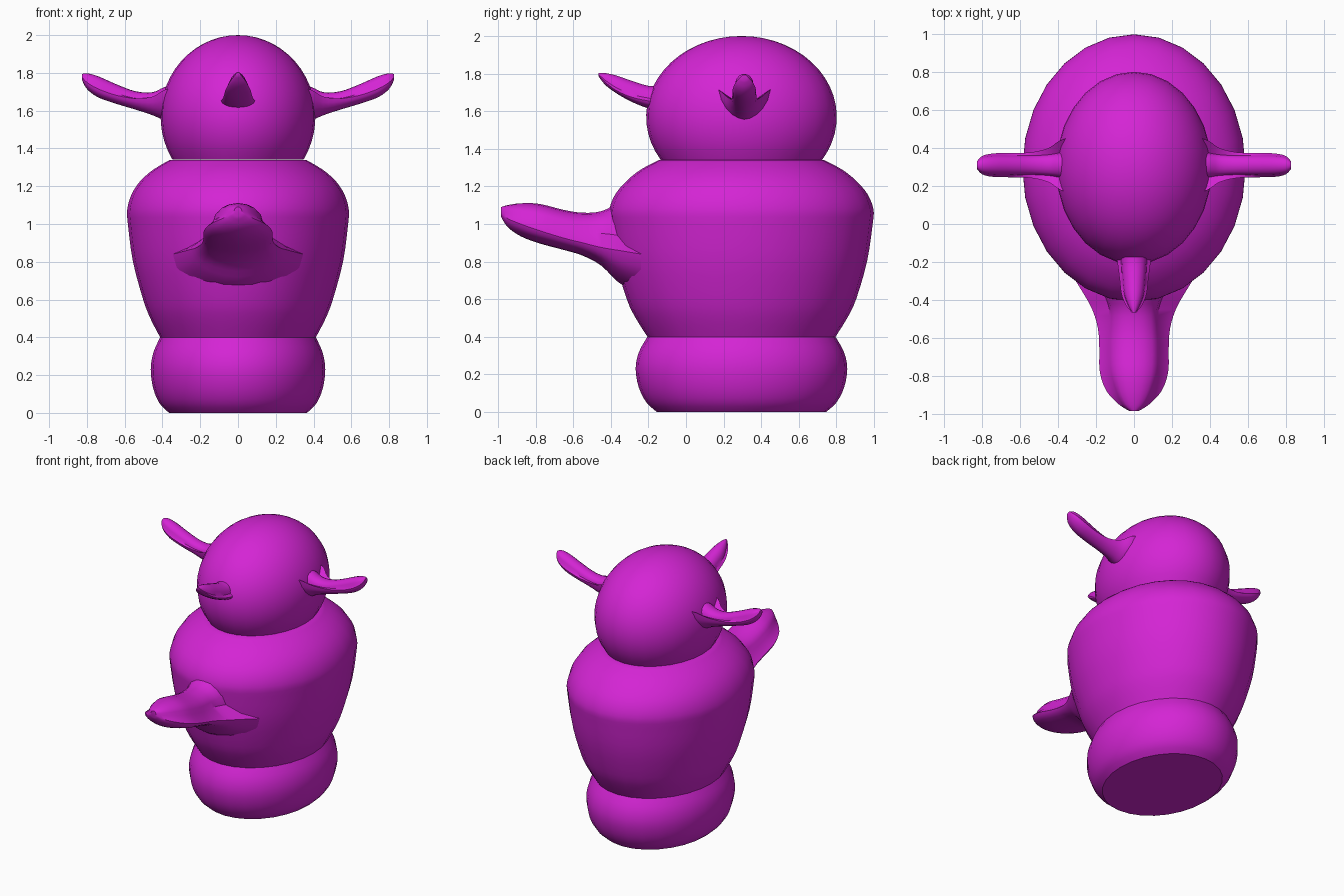
import bpy, bmesh, math
from mathutils import Vector

if "Cube" in bpy.data.objects:
    bpy.data.objects.remove(bpy.data.objects["Cube"])

magenta = bpy.data.materials.new("magenta")
magenta.diffuse_color = (0.66, 0.018, 0.66, 1)
magenta.use_nodes = True
magenta.node_tree.nodes["Principled BSDF"].inputs["Base Color"].default_value = magenta.diffuse_color
CY = 0.295  # centre of the body along y


def smooth_rows(rows, n=3):
    """Catmull-Rom interpolation between rows of numbers."""
    out = []
    for i in range(len(rows) - 1):
        a, b, c, d = (rows[max(0, min(len(rows) - 1, i + k))] for k in (-1, 0, 1, 2))
        for j in range(n):
            t = j / n
            out.append([0.5 * (2 * q + (r - p) * t + (2 * p - 5 * q + 4 * r - s) * t * t
                               + (3 * q - p - 3 * r + s) * t ** 3)
                        for p, q, r, s in zip(a, b, c, d)])
    return out + [list(rows[-1])]


def loft(name, rings, angle=30):
    """Skin closed rings of equal length, cap both ends, shade smooth."""
    bm = bmesh.new()
    vs = [[bm.verts.new(p) for p in ring] for ring in rings]
    n = len(vs[0])
    for a, b in zip(vs, vs[1:]):
        for i in range(n):
            bm.faces.new((a[i], a[(i + 1) % n], b[(i + 1) % n], b[i]))
    bm.faces.new(vs[0])
    bm.faces.new(vs[-1])
    bmesh.ops.remove_doubles(bm, verts=bm.verts, dist=0.0005)
    bmesh.ops.recalc_face_normals(bm, faces=bm.faces)
    me = bpy.data.meshes.new(name)
    bm.to_mesh(me)
    bm.free()
    ob = bpy.data.objects.new(name, me)
    bpy.context.collection.objects.link(ob)
    me.materials.append(magenta)
    bpy.ops.object.select_all(action='DESELECT')
    ob.select_set(True)
    bpy.context.view_layer.objects.active = ob
    bpy.ops.object.shade_smooth_by_angle(angle=math.radians(angle))
    return ob


def oval_part(name, profile, sides=28):
    """Oval turned part from rows of (z, x radius, y radius)."""
    rings = []
    for z, rx, ry in profile:
        rings.append([(rx * math.cos(2 * math.pi * i / sides),
                       CY + ry * math.sin(2 * math.pi * i / sides), z)
                      for i in range(sides)])
    return loft(name, rings)


def limb(name, stations, place):
    """Domed limb with side flanges. Each station holds:
    distance, top z, crease half width, crease z, edge half width, edge z, bottom z."""
    rings = []
    for d, zt, c, zc, w, ze, zb in smooth_rows(stations):
        half = [(c * math.sin(a), zc + (zt - zc) * math.cos(a))
                for a in (k * math.pi / 8 for k in range(5))]
        half += [(w, ze)]
        half += [(w * math.cos(a) ** 1.15, ze + (zb - ze) * math.sin(a))
                 for a in (k * math.pi / 10 for k in range(1, 5))]
        half += [(0, zb)]
        ring = half + [(-s, z) for s, z in reversed(half[1:-1])]
        rings.append([place(d, s, z) for s, z in ring])
    return loft(name, rings, 35)


# Base, torso and head
oval_part("base", smooth_rows([(0, .365, .45), (.05, .415, .505), (.13, .449, .546),
                               (.23, .462, .563), (.32, .448, .545), (.4, .412, .5)]))
oval_part("torso", smooth_rows([(.4, .412, .5), (.5, .464, .563), (.6, .502, .61),
                                (.8, .556, .668), (1.0, .583, .698), (1.08, .586, .702),
                                (1.16, .562, .67), (1.23, .515, .61), (1.29, .445, .535),
                                (1.34, .36, .44)]))
head = []
for k in range(19):
    a = -0.56 + (math.pi / 2 + 0.56) * k / 18
    head.append((1.57 + 0.43 * math.sin(a), max(.41 * math.cos(a), 1e-5),
                 max(.507 * math.cos(a), 1e-5)))
oval_part("head", head)

# Large front limb
limb("front_limb", [
    (.985, 1.09, .02, 1.07, .025, 1.06, 1.04),
    (.95, 1.1, .06, 1.06, .08, 1.03, .985),
    (.88, 1.11, .10, 1.04, .145, 1.0, .935),
    (.78, 1.107, .13, 1.015, .18, .965, .897),
    (.65, 1.075, .135, .98, .183, .925, .862),
    (.55, 1.06, .13, .96, .19, .90, .832),
    (.45, 1.068, .13, .95, .22, .875, .778),
    (.36, 1.11, .16, .94, .27, .86, .69),
    (.24, 1.14, .2, .92, .345, .84, .62)],
    lambda d, s, z: (s, -d, z))

# Small front limb on the head
limb("head_spike", [
    (.465, 1.803, .008, 1.797, .012, 1.793, 1.785),
    (.43, 1.803, .03, 1.765, .042, 1.755, 1.74),
    (.37, 1.79, .052, 1.725, .066, 1.71, 1.695),
    (.29, 1.762, .062, 1.69, .076, 1.675, 1.65),
    (.2, 1.735, .068, 1.67, .088, 1.655, 1.615),
    (.13, 1.735, .075, 1.66, .1, 1.65, 1.6)],
    lambda d, s, z: (s, -d, z))

# Side limbs on the head, mirrored
for side, sx in (("right", 1), ("left", -1)):
    limb(side + "_side_limb", [
        (.827, 1.793, .015, 1.785, .02, 1.78, 1.765),
        (.80, 1.798, .04, 1.765, .048, 1.75, 1.715),
        (.74, 1.782, .052, 1.73, .062, 1.715, 1.67),
        (.64, 1.738, .052, 1.69, .064, 1.68, 1.635),
        (.54, 1.702, .05, 1.665, .068, 1.665, 1.605),
        (.45, 1.698, .055, 1.66, .09, 1.675, 1.575),
        (.39, 1.725, .065, 1.665, .13, 1.71, 1.55),
        (.32, 1.74, .08, 1.67, .15, 1.72, 1.54)],
        lambda d, s, z, sx=sx: (sx * d, .31 + s, z))
